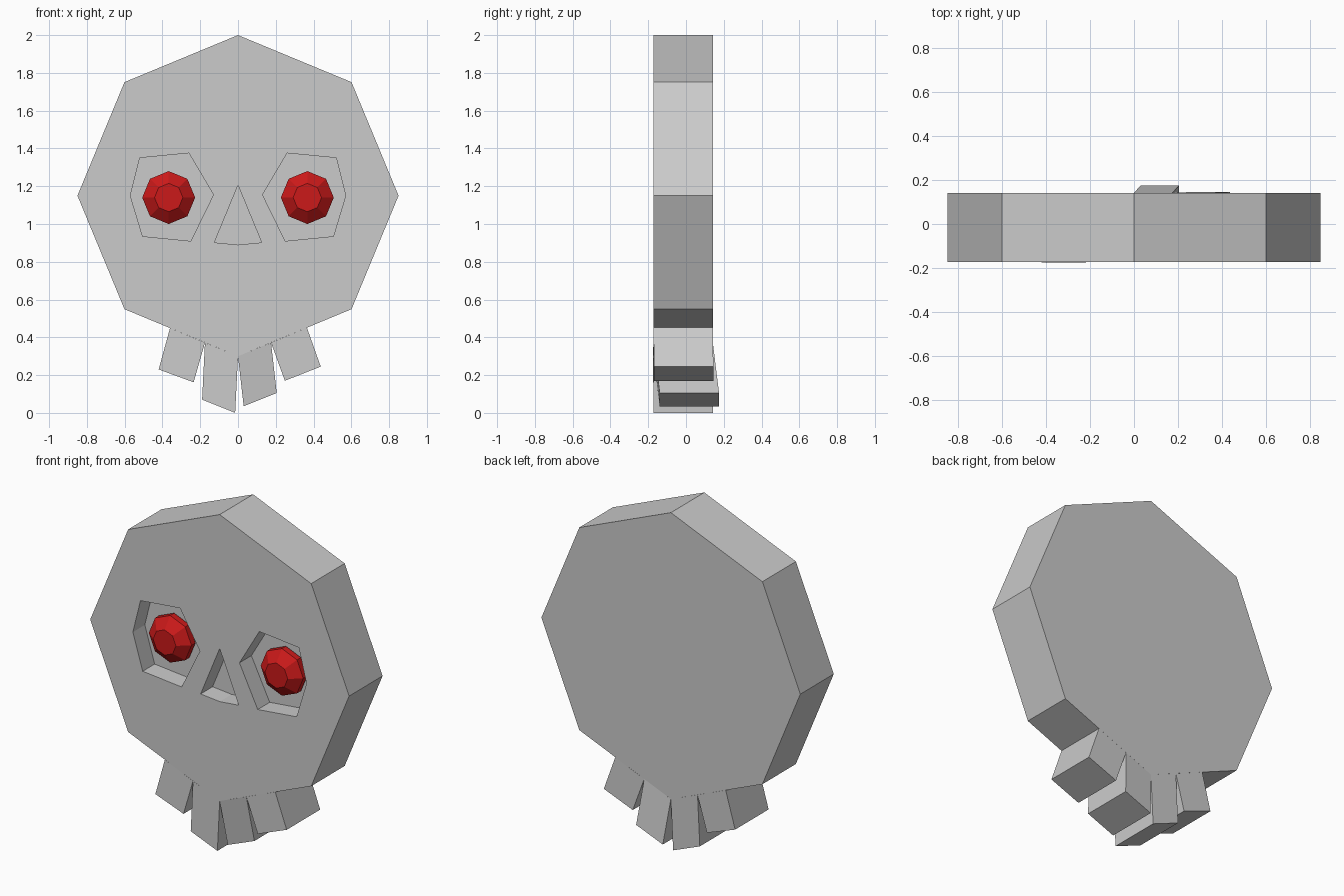
import bpy, bmesh, math

if "Cube" in bpy.data.objects:
    bpy.data.objects.remove(bpy.data.objects["Cube"])

FRONT, BACK = -0.172, 0.142


def loft(name, rings):
    """Closed solid through rings of 3D points."""
    bm = bmesh.new()
    rows = [[bm.verts.new(p) for p in ring] for ring in rings]
    n = len(rows[0])
    bm.faces.new(rows[0])
    bm.faces.new(rows[-1][::-1])
    for a, b in zip(rows, rows[1:]):
        for i in range(n):
            j = (i + 1) % n
            bm.faces.new((a[i], b[i], b[j], a[j]))
    bmesh.ops.recalc_face_normals(bm, faces=bm.faces[:])
    mesh = bpy.data.meshes.new(name)
    bm.to_mesh(mesh)
    bm.free()
    ob = bpy.data.objects.new(name, mesh)
    bpy.context.collection.objects.link(ob)
    return ob


def prism(name, pts, y0, y1):
    return loft(name, [[(x, y, z) for x, z in pts] for y in (y0, y1)])


def octagon(cx, cz, r):
    return [(cx + r * math.cos(i * math.pi / 4), cz + r * math.sin(i * math.pi / 4))
            for i in range(8)]


# Octagonal skull slab
skull = prism("skull", octagon(0, 1.15, 0.85), FRONT, BACK)

# Recessed eye sockets and nose
socket = [(0.26, 1.375), (0.52, 1.35), (0.57, 1.15),
          (0.505, 0.935), (0.25, 0.91), (0.13, 1.155)]
nose = [(0, 1.205), (0.125, 0.902), (0, 0.89), (-0.125, 0.902)]
shapes = [("nose_cutter", nose)]
for side, s in (("right", 1), ("left", -1)):
    shapes.append((side + "_socket_cutter", [(s * x, z) for x, z in socket]))
for name, pts in shapes:
    cutter = prism(name, pts, FRONT - 0.1, FRONT + 0.112)
    mod = skull.modifiers.new(name, 'BOOLEAN')
    mod.object = cutter
    mod.solver = 'EXACT'
    bpy.context.view_layer.objects.active = skull
    bpy.ops.object.modifier_apply(modifier=mod.name)
    cutter.hide_render = True
    cutter.hide_set(True)

# Red faceted gem eyes
red = bpy.data.materials.new("red_gem")
red.diffuse_color = (0.6, 0.01, 0.01, 1)
red.use_nodes = True
red.node_tree.nodes["Principled BSDF"].inputs["Base Color"].default_value = red.diffuse_color
for side, s in (("right", 1), ("left", -1)):
    rings = [[(x, y, z) for x, z in octagon(s * 0.367, 1.14, r)]
             for y, r in ((-0.165, 0.075), (-0.112, 0.14), (-0.075, 0.14), (-0.05, 0.11))]
    loft(side + "_eye_gem", rings).data.materials.append(red)

# Crooked teeth: root points, tip points, and how far the tip leans back
teeth = [
    ("outer_left_tooth", [(-0.36, 0.449), (-0.175, 0.372)], [(-0.42, 0.23), (-0.235, 0.162)], -0.003),
    ("inner_left_tooth", [(-0.175, 0.372), (0, 0.3)], [(-0.19, 0.07), (-0.015, 0.0)], 0.0),
    ("inner_right_tooth", [(0, 0.3), (0.175, 0.372)], [(0.03, 0.035), (0.205, 0.105)], 0.033),
    ("outer_right_tooth", [(0.175, 0.372), (0.365, 0.451)], [(0.248, 0.17), (0.438, 0.245)], 0.003),
]
for name, root, tip, lean in teeth:
    ends = []
    for (a, b), d in ((root, 0), (tip, lean)):
        y0, y1 = FRONT + d, BACK + d
        ends.append([(a[0], y0, a[1]), (b[0], y0, b[1]), (b[0], y1, b[1]), (a[0], y1, a[1])])
    loft(name, ends)
